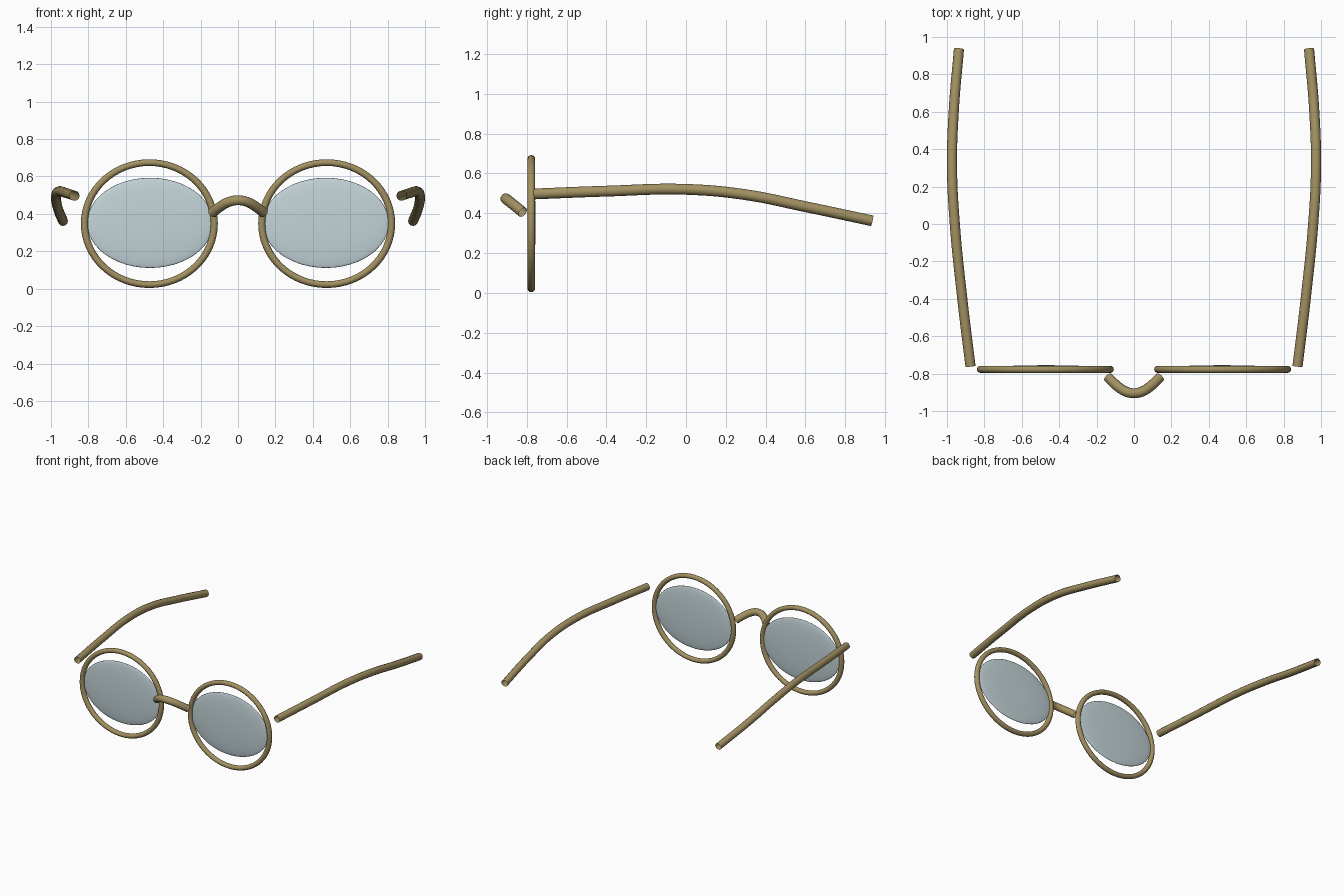
import bpy
from mathutils import Vector

if "Cube" in bpy.data.objects:
    bpy.data.objects.remove(bpy.data.objects["Cube"])

RIM_X, RIM_Y, RIM_Z = 0.474, -0.777, 0.348


def material(name, color):
    m = bpy.data.materials.new(name)
    m.diffuse_color = color
    m.use_nodes = True
    m.node_tree.nodes["Principled BSDF"].inputs["Base Color"].default_value = m.diffuse_color
    return m


brass = material("brass", (0.36, 0.28, 0.12, 1))
glass = material("glass", (0.55, 0.66, 0.69, 0.7))


def finish(ob, name, mat):
    ob.name = name
    ob.data.materials.append(mat)
    bpy.ops.object.shade_smooth()


def tube(name, points, radius, handles=None):
    """Round open-ended wire along a bezier path."""
    cu = bpy.data.curves.new(name, 'CURVE')
    cu.dimensions = '3D'
    cu.bevel_depth = radius
    cu.bevel_resolution = 4
    cu.resolution_u = 12
    sp = cu.splines.new('BEZIER')
    sp.bezier_points.add(len(points) - 1)
    for i, (bp, co) in enumerate(zip(sp.bezier_points, points)):
        bp.co = co
        if handles:
            bp.handle_left_type = bp.handle_right_type = 'FREE'
            bp.handle_left = Vector(co) - Vector(handles[i])
            bp.handle_right = Vector(co) + Vector(handles[i])
        else:
            bp.handle_left_type = bp.handle_right_type = 'AUTO'
    ob = bpy.data.objects.new(name, cu)
    bpy.context.collection.objects.link(ob)
    cu.materials.append(brass)
    return ob


temple_path = [(0.874, -0.762, 0.497), (0.918, -0.4, 0.511), (0.958, 0, 0.520),
               (0.973, 0.3, 0.493), (0.964, 0.6, 0.433), (0.936, 0.935, 0.362)]

for side, s in (("left", -1), ("right", 1)):
    # oval wire rim
    bpy.ops.mesh.primitive_torus_add(
        major_radius=0.347, minor_radius=0.019, major_segments=64, minor_segments=16,
        location=(s * RIM_X, RIM_Y, RIM_Z), rotation=(1.5707963, 0, 0))
    rim = bpy.context.object
    rim.scale = (1, 0.94, 1)
    finish(rim, f"rim_{side}", brass)

    # thin oval lens
    bpy.ops.mesh.primitive_uv_sphere_add(
        segments=48, ring_count=24, radius=1,
        location=(s * 0.470, -0.775, 0.352), rotation=(1.5707963, 0, 0))
    lens = bpy.context.object
    lens.scale = (0.337, 0.241, 0.02)
    finish(lens, f"lens_{side}", glass)

    # side arm
    tube(f"temple_{side}", [(s * x, y, z) for x, y, z in temple_path], 0.027)

# nose bridge, arched up and forward
tube("bridge",
     [(-0.138, -0.820, 0.405), (0, -0.905, 0.473), (0.138, -0.820, 0.405)], 0.027,
     [(0.05, -0.052, 0.043), (0.05, 0, 0), (0.05, 0.052, -0.043)])
